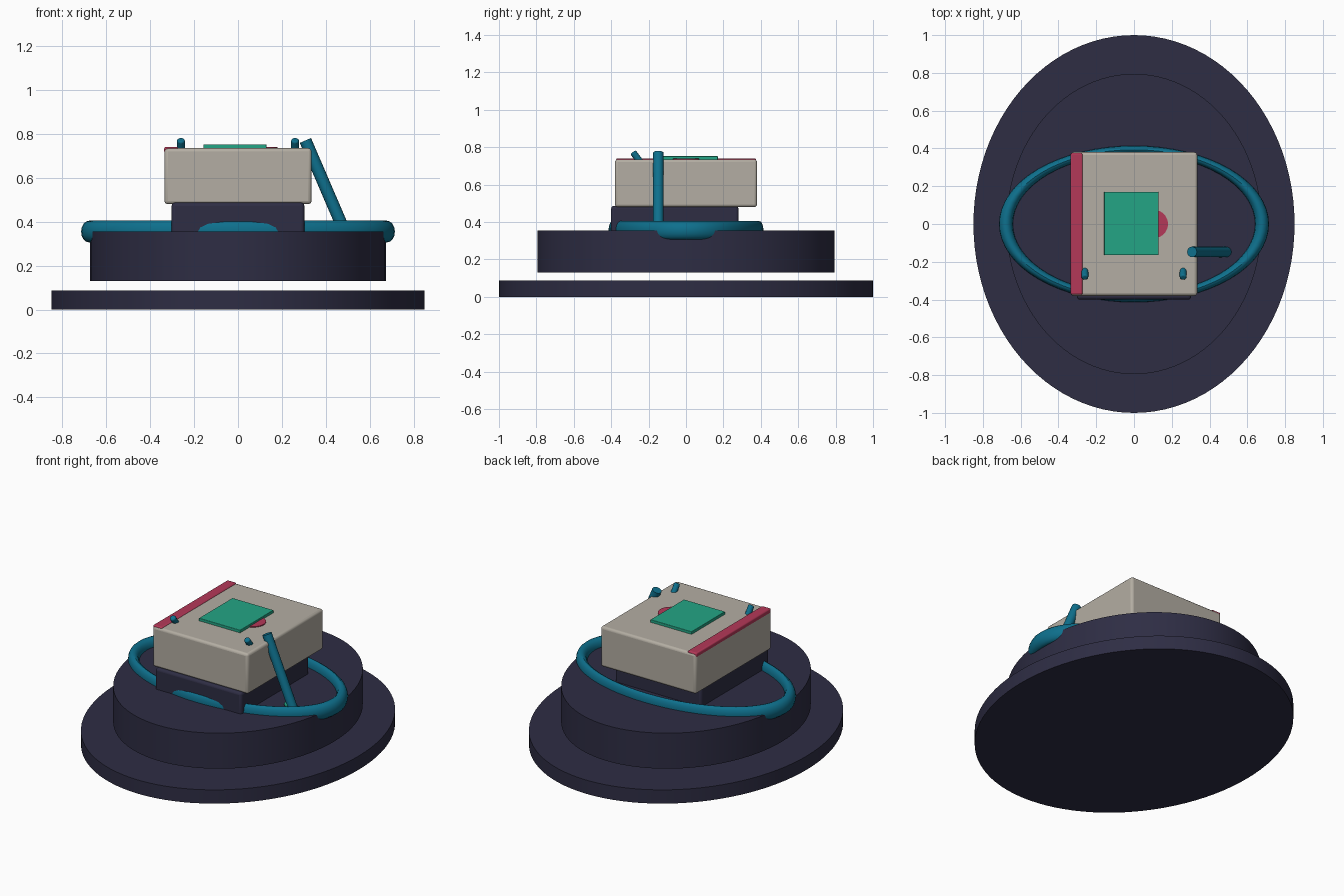
import bpy, math
from mathutils import Vector

if "Cube" in bpy.data.objects:
    bpy.data.objects.remove(bpy.data.objects["Cube"])


def make_material(name, srgb):
    m = bpy.data.materials.new(name)
    lin = [((c / 255 + 0.055) / 1.055) ** 2.4 for c in srgb]
    m.diffuse_color = (*lin, 1)
    m.use_nodes = True
    m.node_tree.nodes["Principled BSDF"].inputs["Base Color"].default_value = m.diffuse_color
    return m


NAVY = make_material("dark navy", (46, 45, 68))
CREAM = make_material("warm grey", (180, 174, 163))
TEAL = make_material("teal", (14, 112, 141))
RED = make_material("crimson", (180, 56, 88))
GREEN = make_material("green", (36, 165, 133))


def finish(name, mat, bevel=0):
    ob = bpy.context.object
    ob.name = name
    ob.data.materials.append(mat)
    bpy.ops.object.transform_apply(location=False, rotation=False, scale=True)
    if bevel:
        b = ob.modifiers.new("Rounded edges", "BEVEL")
        b.width, b.segments = bevel, 3
    bpy.ops.object.shade_smooth_by_angle(angle=math.radians(35))
    return ob


def box(name, mat, lo, hi, bevel=0):
    lo, hi = Vector(lo), Vector(hi)
    bpy.ops.mesh.primitive_cube_add(size=1, location=(lo + hi) / 2)
    bpy.context.object.scale = hi - lo
    return finish(name, mat, bevel)


def disc(name, mat, x, rx, ry, z0, z1, sides=96):
    bpy.ops.mesh.primitive_cylinder_add(vertices=sides, radius=1, depth=1,
                                        location=(x, 0, (z0 + z1) / 2))
    bpy.context.object.scale = (rx, ry, z1 - z0)
    return finish(name, mat)


def rod(name, mat, a, b, r, bevel=0):
    a, b = Vector(a), Vector(b)
    bpy.ops.mesh.primitive_cylinder_add(vertices=16, radius=r, depth=(b - a).length,
                                        location=(a + b) / 2,
                                        rotation=(b - a).to_track_quat("Z", "Y").to_euler())
    return finish(name, mat, bevel)


# Oval stand: floor plate and floating drum
disc("floor_plate", NAVY, 0, 0.85, 1.0, 0, 0.087)
disc("upper_drum", NAVY, 0, 0.675, 0.795, 0.13, 0.355)

# Oval ring lying on the drum
bpy.ops.mesh.primitive_torus_add(major_segments=64, minor_segments=16, major_radius=1,
                                 minor_radius=0.054, location=(0, 0, 0.355))
bpy.context.object.scale = (0.678, 0.393, 0.92)
finish("ring", TEAL)

# Neck block and main box
box("neck_block", NAVY, (-0.302, -0.40, 0.25), (0.302, 0.28, 0.487), 0.015)
box("main_box", CREAM, (-0.335, -0.38, 0.48), (0.335, 0.38, 0.735), 0.015)

# Details on the top of the box
box("edge_strip", RED, (-0.336, -0.373, 0.712), (-0.272, 0.375, 0.741), 0.008)
disc("round_button", RED, 0.105, 0.075, 0.075, 0.72, 0.74, 32)
box("top_panel", GREEN, (-0.158, -0.165, 0.725), (0.13, 0.17, 0.752), 0.003)

# Two small tilted pegs
for side, sx in (("left", -1), ("right", 1)):
    rod(side + "_peg", TEAL, (sx * 0.26, -0.24, 0.715), (sx * 0.26, -0.284, 0.774), 0.018, 0.008)

# Leaning stick with a small bead at its foot
rod("leaning_stick", TEAL, (0.307, -0.148, 0.77), (0.490, -0.148, 0.345), 0.028)
bpy.ops.mesh.primitive_uv_sphere_add(segments=12, ring_count=8, radius=0.02,
                                     location=(0.458, -0.158, 0.368))
finish("foot_bead", GREEN)
